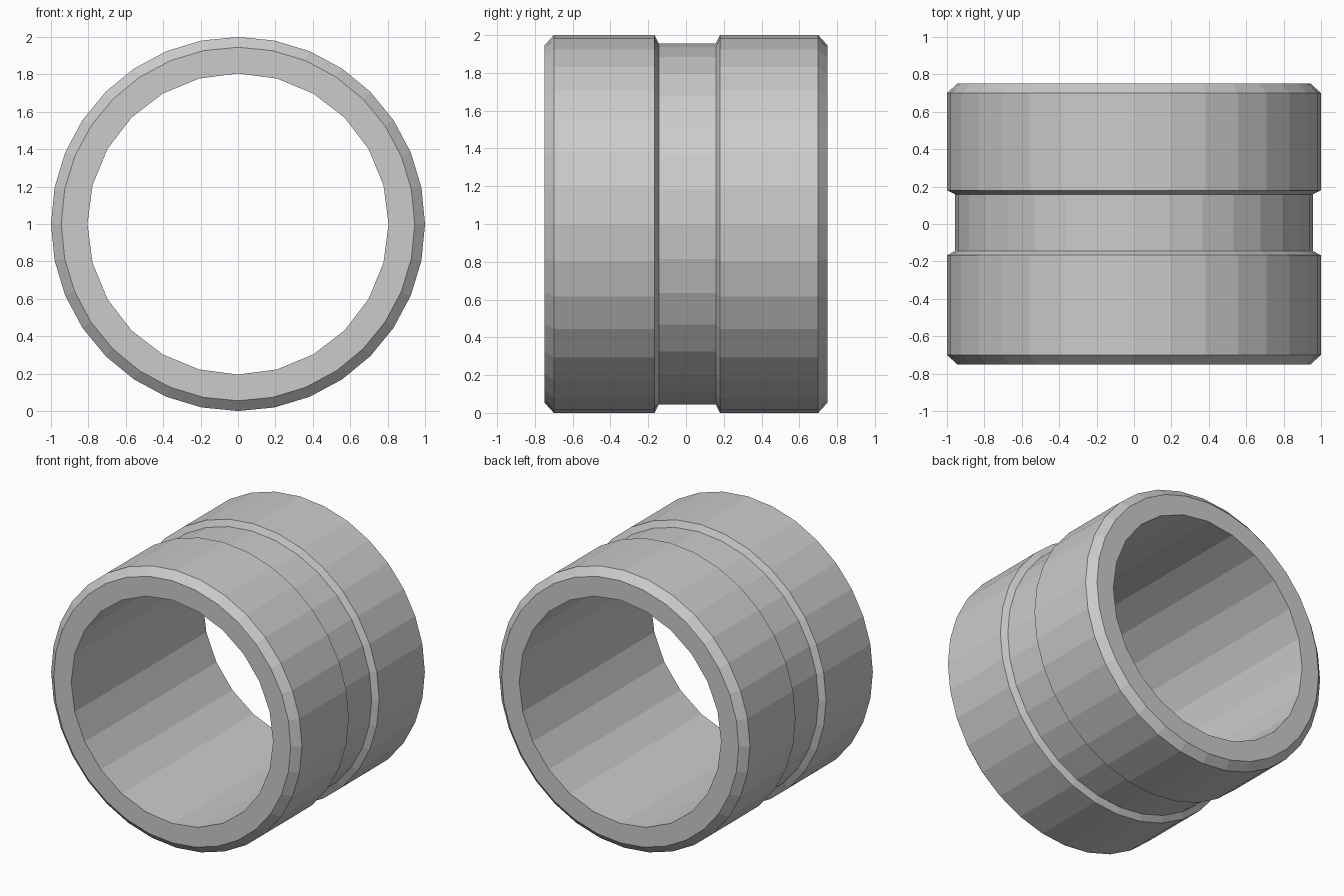
import bpy
import bmesh
from math import sin, cos, tau

old = bpy.data.objects.get("Cube")
if old:
    bpy.data.objects.remove(old, do_unlink=True)

END = 0.75
BORE_RADIUS = 0.805
SECTORS = 8


def add_tube(bm, profile, sides):
    """Open tube around the y axis from (y, radius) points; returns its end rings."""
    rings = [[bm.verts.new((r * sin(tau * i / sides), y, 1 + r * cos(tau * i / sides)))
              for i in range(sides)] for y, r in profile]
    for a, b in zip(rings, rings[1:]):
        for i in range(sides):
            j = (i + 1) % sides
            bm.faces.new((a[i], a[j], b[j], b[i]))
    return rings[0], rings[-1]


def add_annulus(bm, rim, hole):
    """Flat end wall: each sector joins four rim edges to three hole edges."""
    for s in range(SECTORS):
        o = [rim[(4 * s + k) % len(rim)] for k in range(5)]
        h = [hole[(3 * s + k) % len(hole)] for k in range(4)]
        bm.faces.new((o[0], o[1], h[1], h[0]))
        bm.faces.new((o[1], o[2], h[1]))
        bm.faces.new((o[2], o[3], h[2], h[1]))
        bm.faces.new((o[3], o[4], h[3], h[2]))


bm = bmesh.new()
# Outer wall with chamfered ends and a bevelled central groove
outer = add_tube(bm, [
    (-END, 0.945), (-0.7, 1), (-0.167, 1), (-0.144, 0.956),
    (0.158, 0.956), (0.18, 1), (0.7, 1), (END, 0.945)], 4 * SECTORS)
# Coarser faceted bore
inner = add_tube(bm, [(-END, BORE_RADIUS), (END, BORE_RADIUS)], 3 * SECTORS)
# Flat annular ends
for rim, hole in zip(outer, inner):
    add_annulus(bm, rim, hole)
bmesh.ops.recalc_face_normals(bm, faces=bm.faces[:])

mesh = bpy.data.meshes.new("grooved_sleeve")
bm.to_mesh(mesh)
bm.free()
sleeve = bpy.data.objects.new("grooved_sleeve", mesh)
bpy.context.collection.objects.link(sleeve)

grey = bpy.data.materials.new("plain grey")
grey.use_nodes = True
grey.diffuse_color = (0.6, 0.6, 0.6, 1)
grey.node_tree.nodes["Principled BSDF"].inputs["Base Color"].default_value = (0.6, 0.6, 0.6, 1)
mesh.materials.append(grey)
